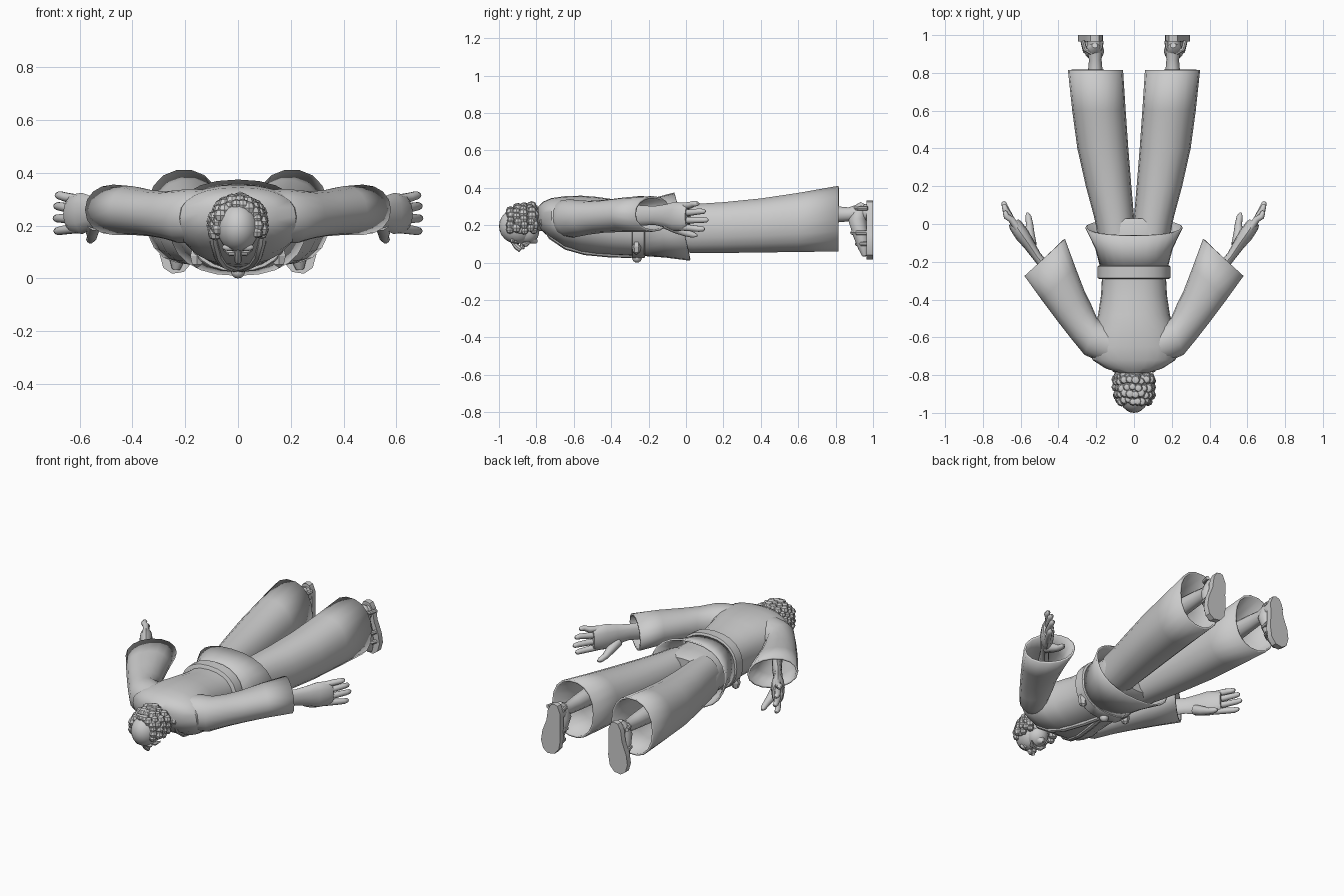
import bpy, bmesh, math, random
from mathutils import Vector, Matrix

random.seed(4)


def finish(bm, name, mirror=False, thick=0.0, angle=40):
    bmesh.ops.recalc_face_normals(bm, faces=bm.faces)
    me = bpy.data.meshes.new(name)
    bm.to_mesh(me)
    bm.free()
    ob = bpy.data.objects.new(name, me)
    bpy.context.collection.objects.link(ob)
    bpy.ops.object.select_all(action='DESELECT')
    ob.select_set(True)
    bpy.context.view_layer.objects.active = ob
    bpy.ops.object.shade_smooth_by_angle(angle=math.radians(angle))
    if thick:
        m = ob.modifiers.new("Thickness", 'SOLIDIFY')
        m.thickness, m.offset = thick, -1
    if mirror:
        ob.modifiers.new("Mirror", 'MIRROR')
    return ob


def skin_rings(bm, rings, cap0, cap1):
    vs = [[bm.verts.new(p) for p in r] for r in rings]
    n = len(vs[0])
    for a, b in zip(vs, vs[1:]):
        for i in range(n):
            bm.faces.new((a[i], a[(i + 1) % n], b[(i + 1) % n], b[i]))
    if cap0:
        bm.faces.new(vs[0])
    if cap1:
        bm.faces.new(vs[-1])


def loft(name, specs, n=24, p=2.3, caps=(True, True), **kw):
    """Each spec: two edge points in plan, low z, high z, slant in y."""
    rings = []
    for x0, y0, x1, y1, z0, z1, *s in specs:
        slant = s[0] if s else 0
        ring = []
        for i in range(n):
            t = 2 * math.pi * i / n
            c, d = math.cos(t), math.sin(t)
            c = math.copysign(abs(c) ** (2 / p), c)
            d = math.copysign(abs(d) ** (2 / p), d)
            ring.append(Vector(((x0 + x1) / 2 + c * (x1 - x0) / 2,
                                (y0 + y1) / 2 + c * (y1 - y0) / 2 + d * slant,
                                (z0 + z1) / 2 + d * (z1 - z0) / 2)))
        rings.append(ring)
    bm = bmesh.new()
    skin_rings(bm, rings, *caps)
    return finish(bm, name, **kw)


def body(name, rows, **kw):
    """Loft symmetric about x = 0: y, half width, low z, high z, slant."""
    return loft(name, [(-w, y, w, y, *rest) for y, w, *rest in rows], **kw)


def tube(name, pts, n=12, flat=1.0, **kw):
    """Round tube through (x, y, z, radius); flat scales the sideways radius."""
    P = [Vector(q[:3]) for q in pts]
    rings = []
    for i, q in enumerate(pts):
        d = (P[min(i + 1, len(P) - 1)] - P[max(i - 1, 0)]).normalized()
        up = Vector((0, 0, 1)) if abs(d.z) < 0.9 else Vector((0, 1, 0))
        u = d.cross(up).normalized()
        v = u.cross(d)
        rings.append([P[i] + q[3] * (flat * u * math.cos(2 * math.pi * k / n)
                                     + v * math.sin(2 * math.pi * k / n)) for k in range(n)])
    bm = bmesh.new()
    skin_rings(bm, rings, True, True)
    return finish(bm, name, **kw)


def balls(name, items, seg=16, **kw):
    """Ellipsoids given as centre and radii."""
    bm = bmesh.new()
    for c, r in items:
        M = Matrix.Translation(c) @ Matrix.Diagonal((*r, 1))
        bmesh.ops.create_uvsphere(bm, u_segments=seg, v_segments=max(4, seg // 2), radius=1, matrix=M)
    return finish(bm, name, **kw)


# Jacket: torso, sleeves, belt, skirt and lapels
body("jacket_torso", [
    (-0.79, 0.07, 0.2, 0.3), (-0.765, 0.15, 0.165, 0.325), (-0.72, 0.22, 0.125, 0.345),
    (-0.65, 0.235, 0.08, 0.355), (-0.56, 0.215, 0.053, 0.358), (-0.48, 0.19, 0.045, 0.352),
    (-0.38, 0.175, 0.04, 0.338), (-0.29, 0.17, 0.037, 0.332), (-0.2, 0.172, 0.04, 0.335)])
loft("sleeve", [
    (0.12, -0.745, 0.1, -0.55, 0.15, 0.335), (0.2, -0.72, 0.155, -0.52, 0.135, 0.34),
    (0.262, -0.693, 0.195, -0.5, 0.135, 0.335), (0.33, -0.61, 0.225, -0.43, 0.15, 0.33),
    (0.4, -0.52, 0.26, -0.36, 0.16, 0.335), (0.49, -0.4, 0.31, -0.23, 0.165, 0.35),
    (0.58, -0.275, 0.365, -0.08, 0.165, 0.356)], n=16, p=2.1,
    caps=(True, False), mirror=True, thick=0.012)
body("belt", [(-0.29, 0.186, 0.028, 0.348), (-0.285, 0.192, 0.024, 0.354),
              (-0.225, 0.192, 0.024, 0.356), (-0.22, 0.186, 0.028, 0.35)])
body("jacket_skirt", [
    (-0.235, 0.178, 0.036, 0.34, 0), (-0.13, 0.205, 0.027, 0.352, -0.02),
    (-0.02, 0.258, 0.01, 0.375, -0.042)], caps=(False, False), thick=0.01)
tube("lapel", [(0.1, -0.74, 0.3, 0.015), (0.1, -0.77, 0.22, 0.017), (0.09, -0.72, 0.14, 0.018),
               (0.075, -0.64, 0.086, 0.018), (0.055, -0.54, 0.058, 0.018),
               (0.025, -0.4, 0.045, 0.018), (0.005, -0.29, 0.04, 0.015)], mirror=True, n=8)

# Belt ornaments
balls("belt_knob", [((0, -0.262, 0.025), (0.026, 0.026, 0.025))])
balls("belt_gem", [((0.155, -0.265, 0.085), (0.03, 0.025, 0.045))], seg=6, mirror=True, angle=10)

# Trousers with open hems
body("trouser_hips", [(-0.22, 0.165, 0.05, 0.325), (-0.08, 0.19, 0.05, 0.318),
                      (0.0, 0.203, 0.05, 0.315), (0.03, 0.19, 0.07, 0.3)])
legs = [(-0.06, -0.01, 0.19, 0.055, 0.31), (0.04, 0.0, 0.212, 0.05, 0.315),
        (0.2, 0.014, 0.255, 0.05, 0.325), (0.4, 0.03, 0.3, 0.052, 0.345),
        (0.6, 0.044, 0.327, 0.055, 0.375), (0.815, 0.058, 0.35, 0.057, 0.413)]
loft("trouser_leg", [(a, y, b, y, z0, z1) for y, a, b, z0, z1 in legs],
     n=18, p=2.2, caps=(True, False), mirror=True, thick=0.012)

# Ankles, feet and sandals
tube("ankle", [(0.205, 0.6, 0.255, 0.06), (0.205, 0.8, 0.258, 0.044), (0.205, 0.87, 0.258, 0.037),
               (0.207, 0.92, 0.265, 0.045), (0.207, 0.97, 0.27, 0.045)], mirror=True, flat=0.9)
tube("foot", [(0.207, 0.945, 0.318, 0.014), (0.208, 0.932, 0.29, 0.036), (0.21, 0.915, 0.23, 0.048),
              (0.22, 0.935, 0.15, 0.042), (0.23, 0.95, 0.08, 0.03), (0.235, 0.957, 0.035, 0.014)],
     mirror=True, flat=1.1)
bm = bmesh.new()
sole = [(0.185, 0.325), (0.205, 0.332), (0.23, 0.325), (0.25, 0.29), (0.26, 0.22), (0.288, 0.15),
        (0.297, 0.09), (0.283, 0.04), (0.25, 0.018), (0.205, 0.025), (0.175, 0.06), (0.165, 0.12),
        (0.168, 0.2), (0.166, 0.28)]
skin_rings(bm, [[(x, y, z) for x, z in sole] for y in (0.965, 1.0)], True, True)
finish(bm, "sandal_sole", mirror=True)
for k, (z, h) in enumerate([(0.1, 0.915), (0.16, 0.89), (0.29, 0.9)]):
    tube(f"sandal_strap_{k}", [(0.172, 0.97, z, 0.012), (0.18, h + 0.025, z, 0.012),
                               (0.215, h, z, 0.012), (0.26, h + 0.025, z, 0.012),
                               (0.272, 0.97, z, 0.012)], n=8, mirror=True)

# Forearms and hands
tube("forearm", [(0.33, -0.43, 0.25, 0.06), (0.45, -0.25, 0.252, 0.055), (0.515, -0.17, 0.252, 0.05),
                 (0.555, -0.11, 0.25, 0.062), (0.59, -0.06, 0.247, 0.078), (0.625, -0.01, 0.245, 0.074),
                 (0.637, 0.01, 0.245, 0.06)], flat=0.5, mirror=True)
for k, (z0, z1, y) in enumerate([(0.3, 0.315, 0.07), (0.263, 0.274, 0.105),
                                 (0.226, 0.228, 0.12), (0.19, 0.18, 0.1)]):
    s = y - 0.0
    tube(f"finger_{k}", [(0.605, -0.04, z0, 0.018), (0.65, 0.025, (z0 + z1) / 2, 0.018),
                         (0.665 + s * 0.15, y - 0.03, z1, 0.016),
                         (0.672 + s * 0.15, y - 0.008, z1, 0.013),
                         (0.674 + s * 0.15, y, z1, 0.005)], n=10, mirror=True)
tube("thumb", [(0.545, -0.11, 0.21, 0.03), (0.553, -0.05, 0.18, 0.026), (0.553, 0.0, 0.158, 0.019),
               (0.56, 0.04, 0.148, 0.016), (0.565, 0.06, 0.145, 0.006)], n=10, mirror=True)

# Head and face
tube("neck", [(0, -0.86, 0.215, 0.055), (0, -0.8, 0.225, 0.056), (0, -0.73, 0.24, 0.07)])
balls("head", [((0, -0.9, 0.195), (0.08, 0.1, 0.095)), ((0, -0.85, 0.17), (0.062, 0.066, 0.07))], seg=24)
tube("nose", [(0, -0.93, 0.115, 0.01), (0, -0.905, 0.085, 0.016), (0, -0.885, 0.07, 0.016),
              (0, -0.877, 0.075, 0.012), (0, -0.87, 0.11, 0.015)], n=8)
balls("brow_and_eye", [((0.033, -0.928, 0.118), (0.027, 0.011, 0.014)),
                       ((0.03, -0.91, 0.118), (0.014, 0.012, 0.012))], seg=12, mirror=True)
tube("moustache", [(0, -0.865, 0.1, 0.014), (0.03, -0.855, 0.098, 0.014),
                   (0.052, -0.835, 0.108, 0.004)], n=8, mirror=True)
tube("chin_beard", [(0, -0.835, 0.14, 0.04), (0, -0.815, 0.122, 0.028), (0, -0.797, 0.105, 0.005)], n=10)
balls("ear", [((0.084, -0.885, 0.175), (0.014, 0.03, 0.02))], seg=12, mirror=True)

# Curly hair wreath round the back and sides of the head
curls = []
for row, (y, s) in enumerate([(-0.935, 0.8), (-0.9, 0.95), (-0.865, 1.0), (-0.83, 1.02), (-0.808, 0.88)]):
    for k in range(12):
        a = math.radians(-18 + 216 * (k + 0.5 * (row % 2)) / 11.5)
        r = random.uniform(0.02, 0.028)
        curls.append(((0.095 * s * math.cos(a), y + random.uniform(-0.008, 0.008),
                       0.2 + 0.1 * s * math.sin(a)), (r, r, r)))
balls("curly_hair", curls, seg=8)
balls("hair_base", [((0, -0.865, 0.225), (0.092, 0.085, 0.085))], seg=20)
